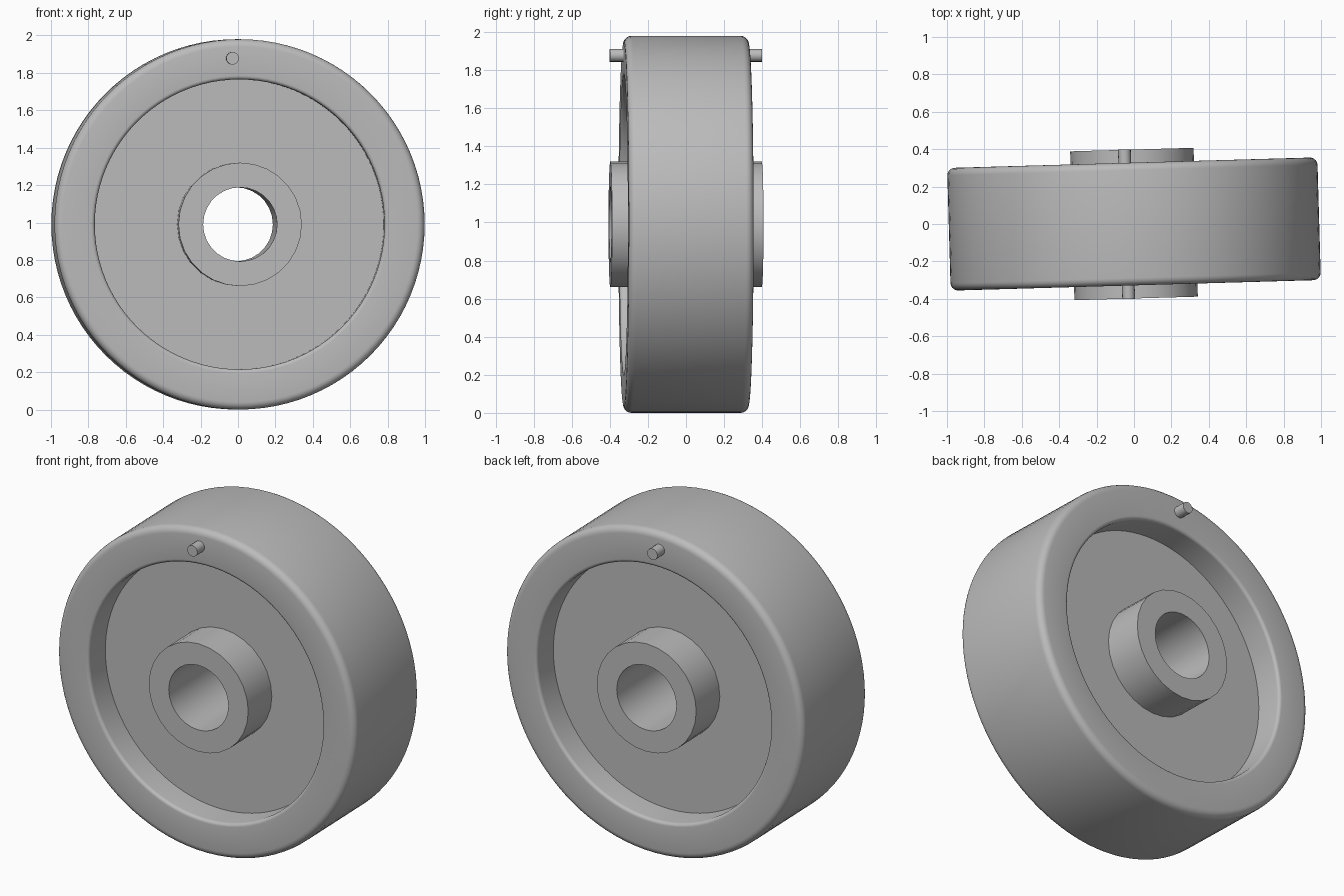
import bpy, bmesh, math
from mathutils import Matrix, Vector

cube = bpy.data.objects.get("Cube")
if cube:
    bpy.data.objects.remove(cube, do_unlink=True)

RADIUS = 0.99
HALF_RIM = 0.328
HALF_HUB = 0.398
HALF_WEB = 0.16
# The whole wheel is turned slightly about the vertical axis
PLACE = Matrix.Translation((0, 0, RADIUS)) @ Matrix.Rotation(math.radians(1.65), 4, 'Z')

metal = bpy.data.materials.new("grey metal")
metal.use_nodes = True
GREY = (0.5, 0.5, 0.5, 1)
metal.diffuse_color = GREY
metal.node_tree.nodes["Principled BSDF"].inputs["Base Color"].default_value = GREY


def finish(name, bm):
    """Turn a bmesh into a smooth-shaded, placed part."""
    bmesh.ops.recalc_face_normals(bm, faces=bm.faces)
    mesh = bpy.data.meshes.new(name)
    bm.to_mesh(mesh)
    bm.free()
    mesh.materials.append(metal)
    obj = bpy.data.objects.new(name, mesh)
    bpy.context.collection.objects.link(obj)
    obj.matrix_world = PLACE
    bpy.ops.object.select_all(action='DESELECT')
    obj.select_set(True)
    bpy.context.view_layer.objects.active = obj
    bpy.ops.object.shade_smooth_by_angle(angle=math.radians(35))
    return obj


def lathe(name, profile, segments):
    """Revolve a closed (radius, y) profile about the y axis."""
    bm = bmesh.new()
    rings = []
    for i in range(segments):
        a = math.tau * i / segments
        rings.append([bm.verts.new((r * math.sin(a), y, r * math.cos(a)))
                      for r, y in profile])
    n = len(profile)
    for i in range(segments):
        here, there = rings[i], rings[(i + 1) % segments]
        for j in range(n):
            k = (j + 1) % n
            bm.faces.new((here[j], here[k], there[k], there[j]))
    return finish(name, bm)


def fillet(r, y, size, start, steps=5):
    """Quarter-circle corner centred on (r, y)."""
    return [(r + size * math.cos(a), y + size * math.sin(a))
            for a in (math.radians(start + 90 * i / steps) for i in range(steps + 1))]


def box_profile(inner, outer, half):
    return [(inner, -half), (outer, -half), (outer, half), (inner, half)]


# Rim with rounded edges
OUT, IN, INNER_R = 0.04, 0.02, 0.775
rim = (fillet(RADIUS - OUT, HALF_RIM - OUT, OUT, 0)
       + fillet(INNER_R + IN, HALF_RIM - IN, IN, 90)
       + fillet(INNER_R + IN, -HALF_RIM + IN, IN, 180)
       + fillet(RADIUS - OUT, -HALF_RIM + OUT, OUT, 270))
lathe("rim", rim, 96)

# Web disc and bored hub
lathe("web_disc", box_profile(0.3, INNER_R + 0.03, HALF_WEB), 96)
lathe("hub", box_profile(0.198, 0.33, HALF_HUB), 28)

# Small pin passing through the rim
bm = bmesh.new()
turn = Matrix.Translation((-0.04, 0, 0.888)) @ Matrix.Rotation(math.pi / 2, 4, 'X')
bmesh.ops.create_cone(bm, cap_ends=True, segments=16, radius1=0.034, radius2=0.034,
                      depth=2 * HALF_HUB + 0.004, matrix=turn)
finish("pin", bm)
